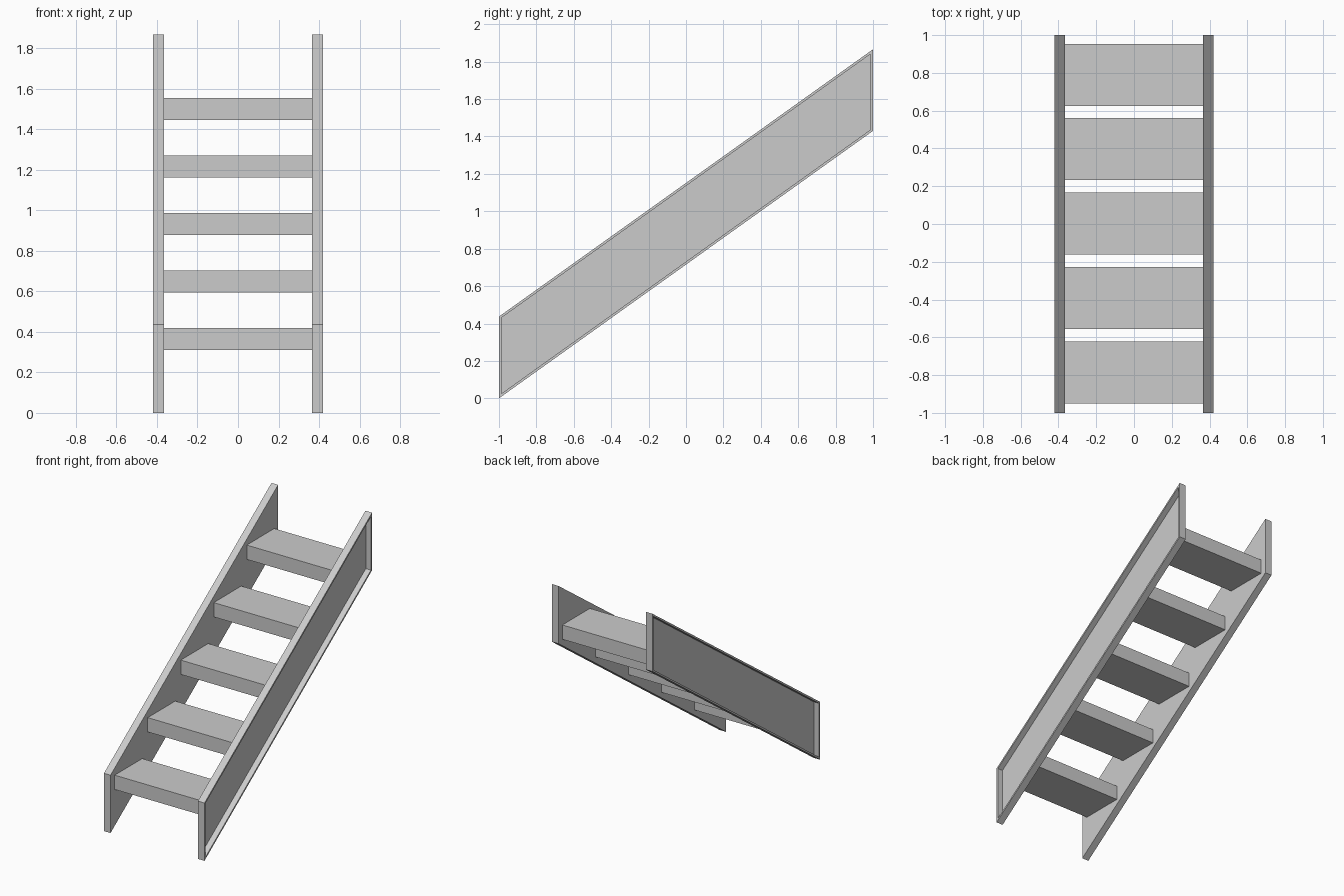
import bpy, bmesh
from mathutils import Vector

if "Cube" in bpy.data.objects:
    bpy.data.objects.remove(bpy.data.objects["Cube"])

INNER, OUTER = 0.365, 0.42


def make_object(name, bm):
    bmesh.ops.recalc_face_normals(bm, faces=bm.faces[:])
    mesh = bpy.data.meshes.new(name)
    bm.to_mesh(mesh)
    bm.free()
    obj = bpy.data.objects.new(name, mesh)
    bpy.context.collection.objects.link(obj)
    return obj


# Side stringers: slanted boards with a thin rim around a recessed outer face
bm = bmesh.new()
profile = [(-1, 0), (1, 1.43), (1, 1.866), (-1, 0.437)]
base = bm.faces.new([bm.verts.new((INNER, y, z)) for y, z in profile])
geom = bmesh.ops.extrude_face_region(bm, geom=[base], use_keep_orig=True)["geom"]
outer = next(g for g in geom if isinstance(g, bmesh.types.BMFace))
bmesh.ops.translate(bm, verts=outer.verts[:], vec=(OUTER - INNER, 0, 0))
bmesh.ops.recalc_face_normals(bm, faces=bm.faces[:])
bmesh.ops.inset_region(bm, faces=[outer], thickness=0.013, use_even_offset=True)
# push the panel inward through a second, coincident ring
walls = bmesh.ops.extrude_discrete_faces(bm, faces=[outer])["faces"]
panel = walls[0]
bmesh.ops.translate(bm, verts=panel.verts[:], vec=(-0.043, 0, 0))
stringers = make_object("side_stringers", bm)
stringers.modifiers.new("Mirror", "MIRROR").use_axis[0] = True

# Treads: five evenly rising planks between the stringers
for i in range(5):
    centre = Vector((0, 0.002 + (i - 2) * 0.394, 0.932 + (i - 2) * 0.284))
    bm = bmesh.new()
    bmesh.ops.create_cube(bm, size=1)
    bmesh.ops.scale(bm, verts=bm.verts[:], vec=(2 * INNER, 0.328, 0.108))
    bmesh.ops.translate(bm, verts=bm.verts[:], vec=centre)
    make_object(f"tread_{i + 1}", bm)
